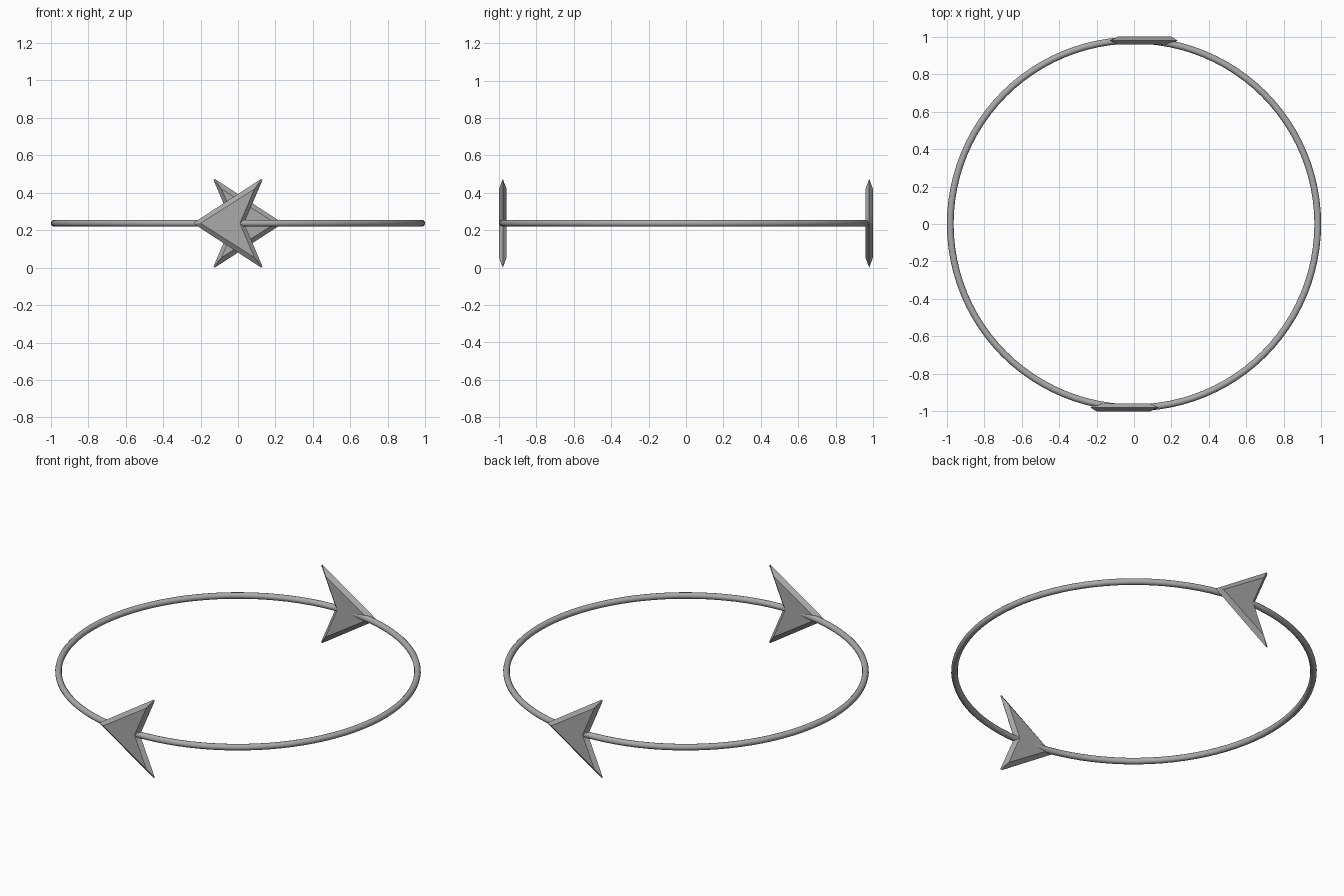
import bpy, bmesh, math

if "Cube" in bpy.data.objects:
    bpy.data.objects.remove(bpy.data.objects["Cube"])

Z = 0.237          # height of the ring plane

gray = bpy.data.materials.new("plain gray")
gray.diffuse_color = (0.4, 0.4, 0.4, 1)
gray.use_nodes = True
gray.node_tree.nodes["Principled BSDF"].inputs["Base Color"].default_value = gray.diffuse_color

# thin round ring
bpy.ops.mesh.primitive_torus_add(major_segments=96, minor_segments=12,
                                 major_radius=0.981, minor_radius=0.018,
                                 location=(0, 0, Z))
ring = bpy.context.object
ring.name = "ring"
ring.data.materials.append(gray)
bpy.ops.object.shade_smooth_by_angle(angle=math.radians(40))

# arrowhead outline: wide at mid thickness, inset on the two flat faces
RIM = [(-0.233, -0.005), (0.124, -0.237), (0.131, -0.231), (0.032, 0),
       (0.131, 0.231), (0.124, 0.237), (-0.233, 0.005)]
FLAT = [(-0.200, 0), (0.088, -0.183), (0.088, -0.183), (0.010, 0),
        (0.088, 0.183), (0.088, 0.183), (-0.200, 0)]
HALF = 0.0205


def arrowhead(name, turn):
    bm = bmesh.new()
    loops = []
    for pts, y in ((FLAT, -HALF), (RIM, 0), (FLAT, HALF)):
        loops.append([bm.verts.new((x, y - 1 + HALF, z)) for x, z in pts])
    n = len(RIM)
    for a, b in zip(loops, loops[1:]):      # chamfered sides
        for i in range(n):
            j = (i + 1) % n
            bm.faces.new((a[i], a[j], b[j], b[i]))
    for lp in (loops[0], loops[2]):         # flat faces, split at the centre line
        bm.faces.new((lp[0], lp[1], lp[3]))
        bm.faces.new((lp[0], lp[3], lp[5]))
    bmesh.ops.remove_doubles(bm, verts=bm.verts, dist=0.0005)
    bmesh.ops.recalc_face_normals(bm, faces=bm.faces)
    mesh = bpy.data.meshes.new(name)
    bm.to_mesh(mesh)
    bm.free()
    mesh.materials.append(gray)
    ob = bpy.data.objects.new(name, mesh)
    ob.location.z = Z
    ob.rotation_euler.z = turn
    bpy.context.collection.objects.link(ob)


arrowhead("front_arrowhead", 0)
arrowhead("back_arrowhead", math.pi)
